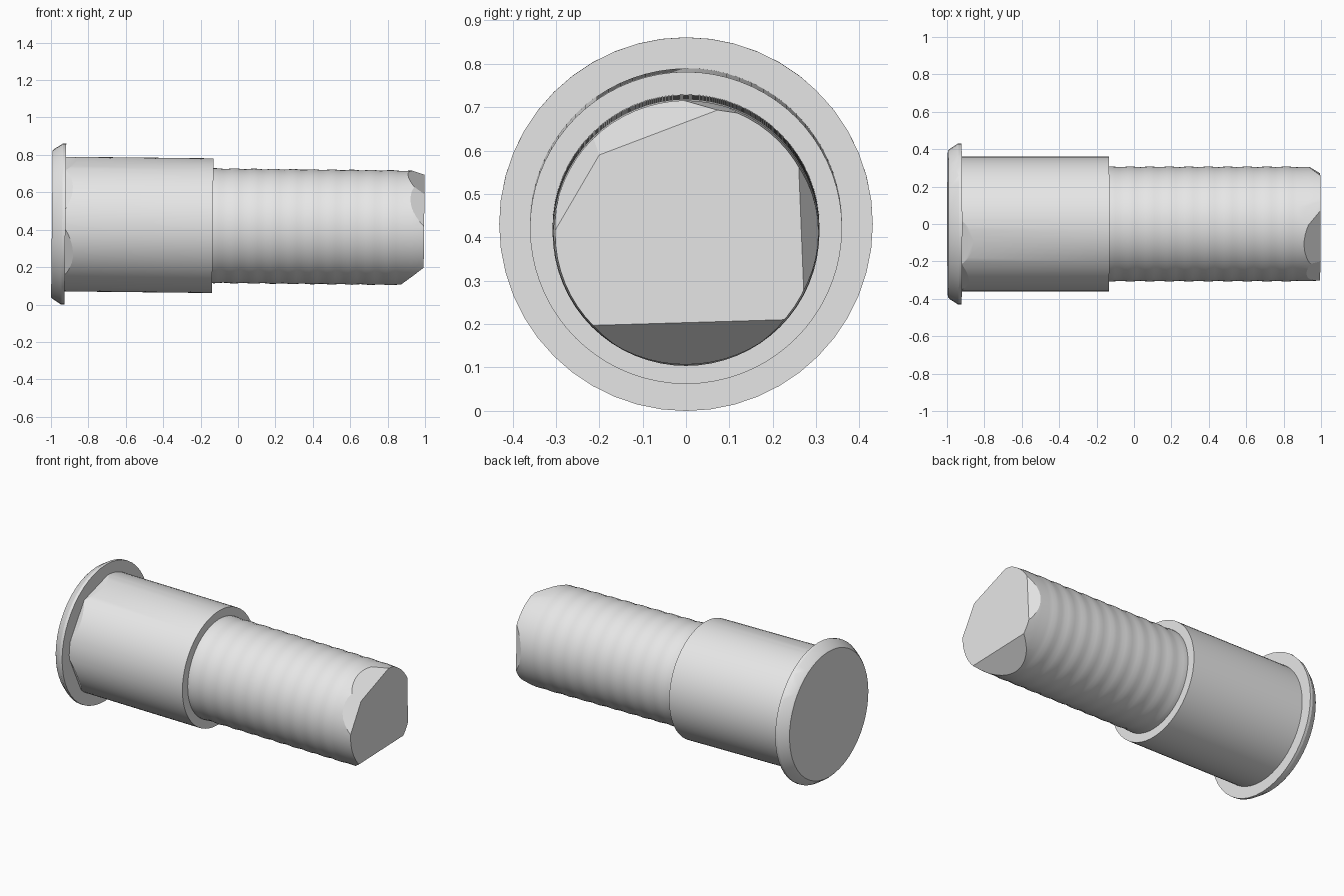
import bpy, bmesh, math
from mathutils import Vector, Matrix

if "Cube" in bpy.data.objects:
    bpy.data.objects.remove(bpy.data.objects["Cube"])

grey = bpy.data.materials.new("plain grey")
grey.use_nodes = True
COLOUR = (0.8, 0.8, 0.8, 1)
grey.diffuse_color = COLOUR
grey.node_tree.nodes["Principled BSDF"].inputs["Base Color"].default_value = COLOUR

# The whole axis droops very slightly towards +x
POSE = Matrix.Translation((0, 0, 0.42)) @ Matrix.Rotation(0.011, 4, 'Y')


def lathe(name, profile, segments, chips=()):
    """Turn (x, radius) points about the x axis, cap both ends, knock off chips.
    A chip is (y, z, radius, face x, depth at the face, x where it runs out)."""
    bm = bmesh.new()
    rings = []
    for x, r in profile:
        ring = []
        for i in range(segments):
            a = 2 * math.pi * i / segments
            ring.append(bm.verts.new((x, r * math.cos(a), r * math.sin(a))))
        rings.append(ring)
    for a, b in zip(rings, rings[1:]):
        for i in range(segments):
            j = (i + 1) % segments
            bm.faces.new((a[i], a[j], b[j], b[i]))
    bm.faces.new(rings[0])
    bm.faces.new(rings[-1])

    for y, z, radius, face_x, depth, back_x in chips:
        out = Vector((0, y, z)).normalized()
        side = 1 if face_x > back_x else -1
        normal = Vector((side * depth, 0, 0)) + out * abs(face_x - back_x)
        bmesh.ops.bisect_plane(
            bm, geom=bm.verts[:] + bm.edges[:] + bm.faces[:], dist=1e-5,
            plane_co=Vector((back_x, 0, 0)) + out * radius,
            plane_no=normal.normalized(), clear_outer=True)
        bmesh.ops.holes_fill(bm, edges=[e for e in bm.edges if e.is_boundary], sides=0)

    bmesh.ops.recalc_face_normals(bm, faces=bm.faces)
    mesh = bpy.data.meshes.new(name)
    bm.to_mesh(mesh)
    bm.free()
    mesh.materials.append(grey)
    mesh.transform(POSE)
    obj = bpy.data.objects.new(name, mesh)
    bpy.context.collection.objects.link(obj)
    bpy.ops.object.select_all(action='DESELECT')
    obj.select_set(True)
    bpy.context.view_layer.objects.active = obj
    bpy.ops.object.shade_smooth_by_angle(angle=math.radians(22))
    return obj


# Flange: bevelled disc with one flattened stretch of rim
lathe("flange",
      [(-0.995, 0.392), (-0.985, 0.402), (-0.94, 0.431), (-0.923, 0.431)], 48,
      [(0.72, 0.69, 0.431, -0.96, 0.012, -0.92)])

# Sleeve: plain cylinder, chipped where it meets the flange
R = 0.36
lathe("sleeve", [(-0.93, R), (-0.135, R)], 72,
      [(-0.3, 1, R, -0.92, 0.02, -0.86),
       (-0.85, 0.55, R, -0.92, 0.02, -0.885),
       (-1, -0.5, R, -0.92, 0.025, -0.88)])

# Shank: faintly rippled cylinder with a broken tip
R = 0.306
steps = 44
shank = [(-0.15 + 1.02 * i / steps,
          R + 0.002 * math.sin(2 * math.pi * i / 4.5)) for i in range(steps + 1)]
shank += [(0.93, R), (0.995, R - 0.004)]
TIP = 0.995
lathe("shank", shank, 64,
      [(0.03, -1, R, TIP, 0.10, 0.87),
       (-0.863, 0.505, R, TIP, 0.042, 0.92),
       (-0.355, 0.935, R, TIP, 0.066, 0.905),
       (0.15, 1, R, TIP, 0.014, 0.90),
       (1, 0.04, R, TIP, 0.04, 0.935)])
